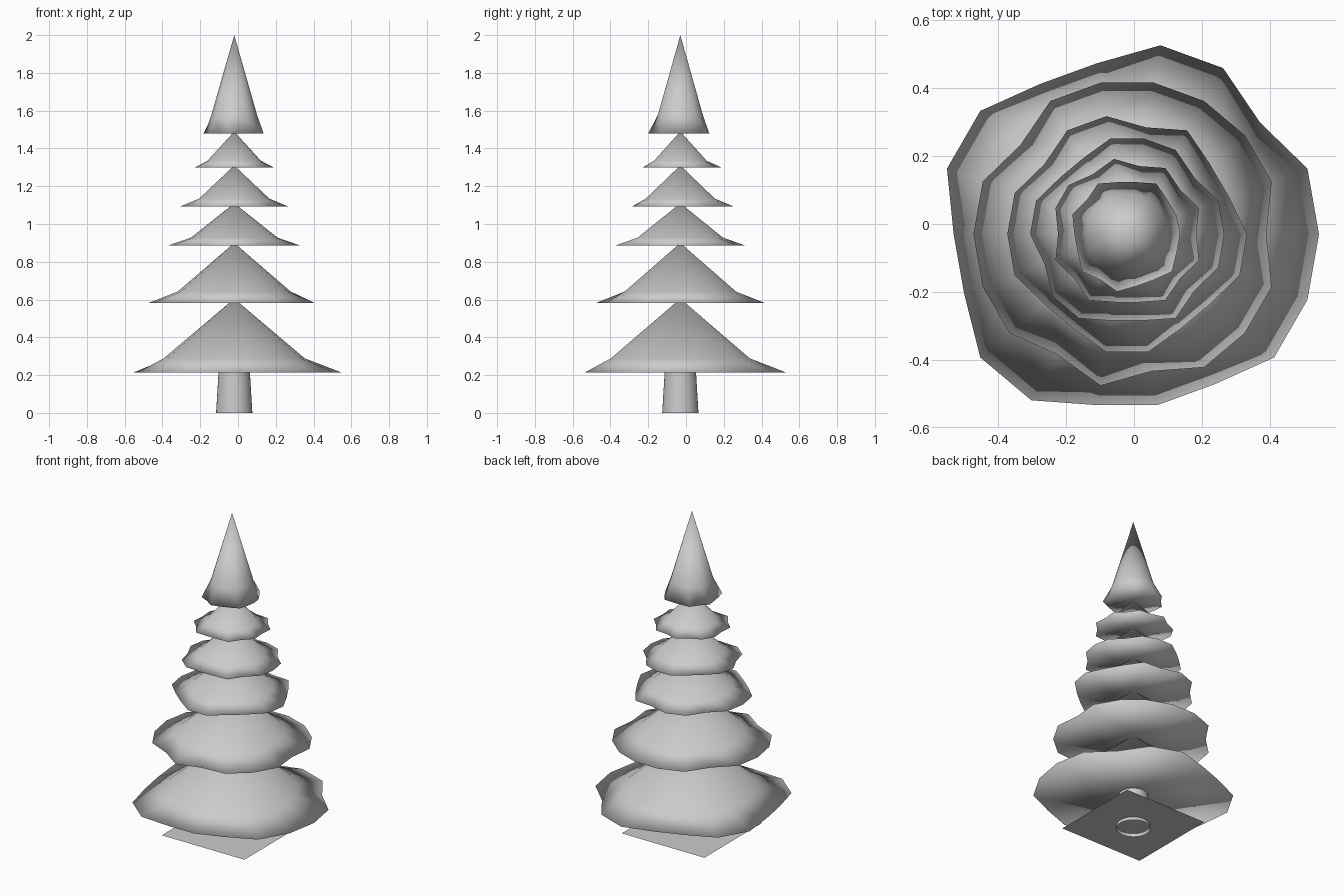
import bpy, bmesh, math

if "Cube" in bpy.data.objects:
    bpy.data.objects.remove(bpy.data.objects["Cube"])

AX, AY = -0.02, -0.03          # tree axis
SIDES = 18


def finish(bm, name, angle=None):
    bmesh.ops.recalc_face_normals(bm, faces=bm.faces)
    me = bpy.data.meshes.new(name)
    bm.to_mesh(me)
    bm.free()
    ob = bpy.data.objects.new(name, me)
    bpy.context.collection.objects.link(ob)
    ob.location = (AX, AY, 0)
    if angle:
        bpy.ops.object.select_all(action='DESELECT')
        ob.select_set(True)
        bpy.context.view_layer.objects.active = ob
        bpy.ops.object.shade_smooth_by_angle(angle=math.radians(angle))
    return ob


def skirt(bm, a, b):
    # join two rings (a ring of one vertex is a tip)
    for i in range(SIDES):
        j = (i + 1) % SIDES
        if len(a) == 1:
            bm.faces.new((a[0], b[i], b[j]))
        else:
            bm.faces.new((a[i], b[i], b[j], a[j]))


def tier(name, radius, z0, z1, mid, bits):
    # flared cone, smooth all over; each rim point is either long (1) or short (0)
    bm = bmesh.new()

    def ring(ratio, z, ragged):
        out = []
        for i, bit in enumerate(bits):
            a = 2 * math.pi * i / SIDES
            r = radius * ratio * (0.905 if ragged and bit == "0" else 1.0)
            out.append(bm.verts.new((r * math.cos(a), r * math.sin(a), z)))
        return out

    tip = [bm.verts.new((0, 0, z1))]
    shoulder = ring(mid, z0 + 0.19 * (z1 - z0), False)
    rim = ring(1.0, z0, True)
    base = [bm.verts.new((0, 0, z0))]
    skirt(bm, tip, shoulder)
    skirt(bm, shoulder, rim)
    skirt(bm, base, rim)
    finish(bm, name, 180)


# branch tiers, bottom to top: radius, base z, tip z, shoulder ratio, rim pattern
TIERS = [
    (0.565, 0.215, 0.605, 0.66, "110110011001100011"),
    (0.453, 0.582, 0.900, 0.66, "011111101111010111"),
    (0.353, 0.885, 1.110, 0.65, "100101101110011001"),
    (0.286, 1.093, 1.310, 0.65, "110111001101100101"),
    (0.225, 1.298, 1.490, 0.63, "010101011010100101"),
    (0.172, 1.480, 2.000, 0.70, "000100101001010010"),
]
for n, t in enumerate(TIERS, 1):
    tier(f"branch_tier_{n}", *t)

# trunk, an open tapered tube
bm = bmesh.new()
bmesh.ops.create_cone(bm, cap_ends=False, segments=SIDES * 2, radius1=0.096,
                      radius2=0.083, depth=0.215)
bmesh.ops.translate(bm, verts=bm.verts, vec=(0, 0, 0.1075))
finish(bm, "trunk", 40)

# thin ground sheet around the foot of the trunk
bm = bmesh.new()
bmesh.ops.create_grid(bm, x_segments=1, y_segments=1, size=0.285)
bmesh.ops.translate(bm, verts=bm.verts, vec=(0, 0, 0.02))
finish(bm, "base_sheet")
